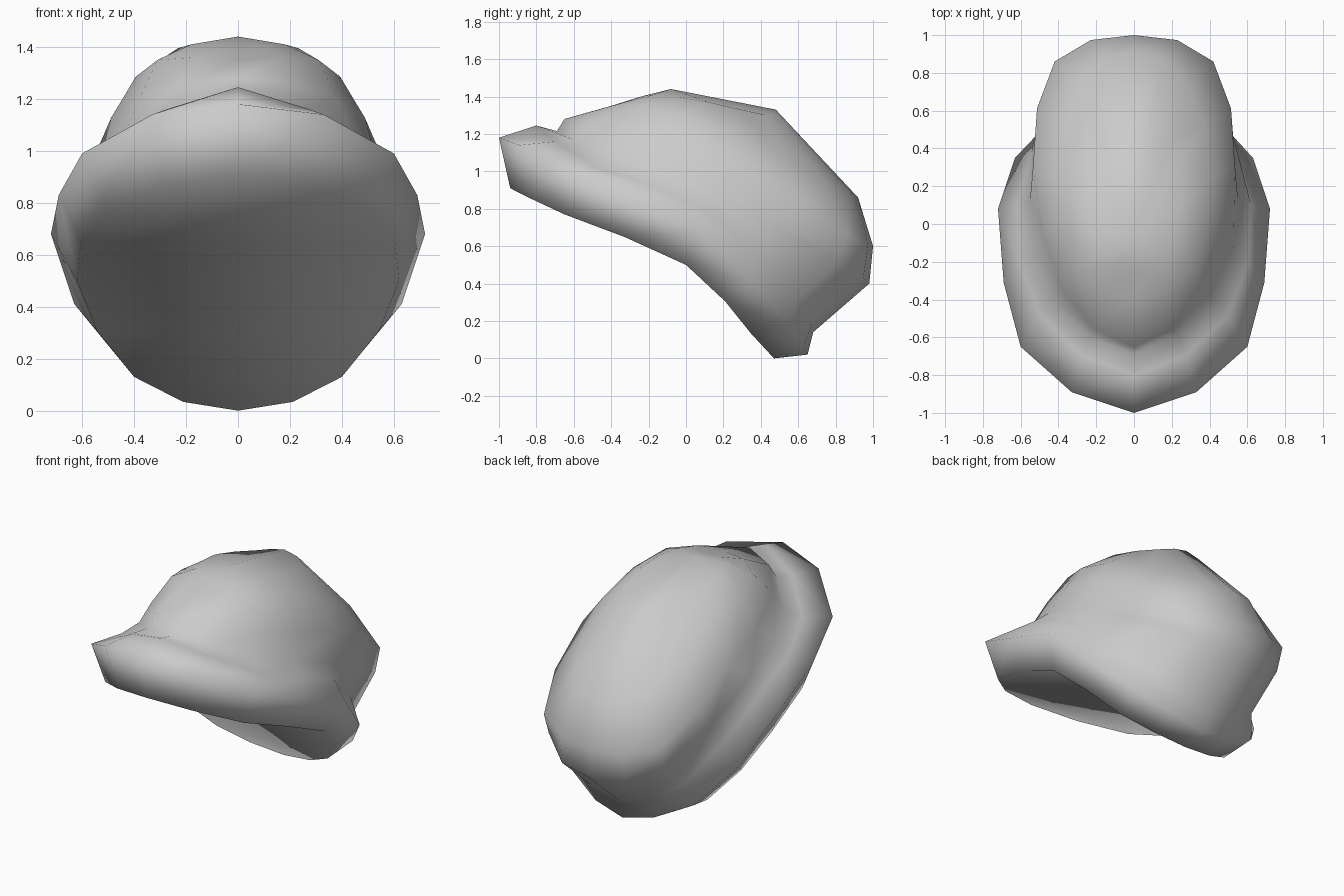
import bpy, bmesh
from mathutils import Vector

if "Cube" in bpy.data.objects:
    bpy.data.objects.remove(bpy.data.objects["Cube"])

grey = bpy.data.materials.new("plain grey")
grey.diffuse_color = (0.6, 0.6, 0.6, 1)
grey.use_nodes = True
grey.node_tree.nodes["Principled BSDF"].inputs["Base Color"].default_value = grey.diffuse_color

# Each half loop runs from front centre, round the side, to back centre
rim = [(0, -.94, .91), (.5, -.65, .77), (.62, 0, .5), (.4, .35, .13), (0, .47, 0)]
brim_edge = [(0, -1, 1.18), (.33, -.89, 1.14), (.6, -.65, .99), (.69, -.31, .83), (.72, .08, .68),
             (.63, .35, .41), (.44, .55, .18), (.21, .63, .07), (0, .65, .02)]
brim_crest = [(0, -.8, 1.245), (.5, -.48, 1.02), (.62, .1, .8), (.4, .6, .32), (0, .68, .14)]
valley = [(0, -.69, 1.215), (.43, -.4, 1.08), (.55, .13, .88), (.42, .81, .52), (0, .98, .4)]
dome_base = [(0, -.65, 1.28), (.38, -.35, 1.2), (.535, .3, 1.02), (.42, .86, .66), (0, 1, .6)]
dome_shoulder = [(0, -.4, 1.35), (.31, -.24, 1.35), (.42, .25, 1.19), (.28, .75, .94), (0, .92, .86)]
dome_crown = [(0, -.25, 1.392), (.18, -.17, 1.41), (.25, .12, 1.37), (.17, .43, 1.3), (0, .48, 1.33)]


def mirror(p):
    return Vector((-p.x, p.y, p.z))


def full_loop(half):
    """Bring a half loop to nine points and mirror it into sixteen."""
    c = [Vector(p) for p in half]
    if len(c) == 5:
        e = [mirror(c[1])] + c + [mirror(c[-2])]
        mids = [(9 * (e[i] + e[i + 1]) - e[i - 1] - e[i + 2]) / 16 for i in range(1, 5)]
        c = [p for pair in zip(c, mids) for p in pair] + [c[4]]
    return c + [mirror(p) for p in c[-2:0:-1]]


# Helmet shell: rim, brim and dome bridged loop by loop
bm = bmesh.new()
loops = [[bm.verts.new(p) for p in full_loop(h)] for h in
         (rim, brim_edge, brim_crest, valley, dome_base, dome_shoulder, dome_crown)]
for a, b in zip(loops, loops[1:]):
    for i in range(16):
        j = (i + 1) % 16
        bm.faces.new((a[i], a[j], b[j], b[i]))

# Crown peak
peak = bm.verts.new((0, -.08, 1.44))
for i in range(16):
    bm.faces.new((loops[-1][i], loops[-1][(i + 1) % 16], peak))

# Underside: strips from side to side of the rim
r = loops[0]
bm.faces.new((r[0], r[1], r[15]))
bm.faces.new((r[8], r[7], r[9]))
for i in range(1, 7):
    bm.faces.new((r[i], r[i + 1], r[15 - i], r[16 - i]))

bmesh.ops.recalc_face_normals(bm, faces=bm.faces)
for f in bm.faces:
    f.smooth = True

mesh = bpy.data.meshes.new("helmet_shell")
bm.to_mesh(mesh)
bm.free()
mesh.materials.append(grey)
bpy.context.collection.objects.link(bpy.data.objects.new("helmet_shell", mesh))
